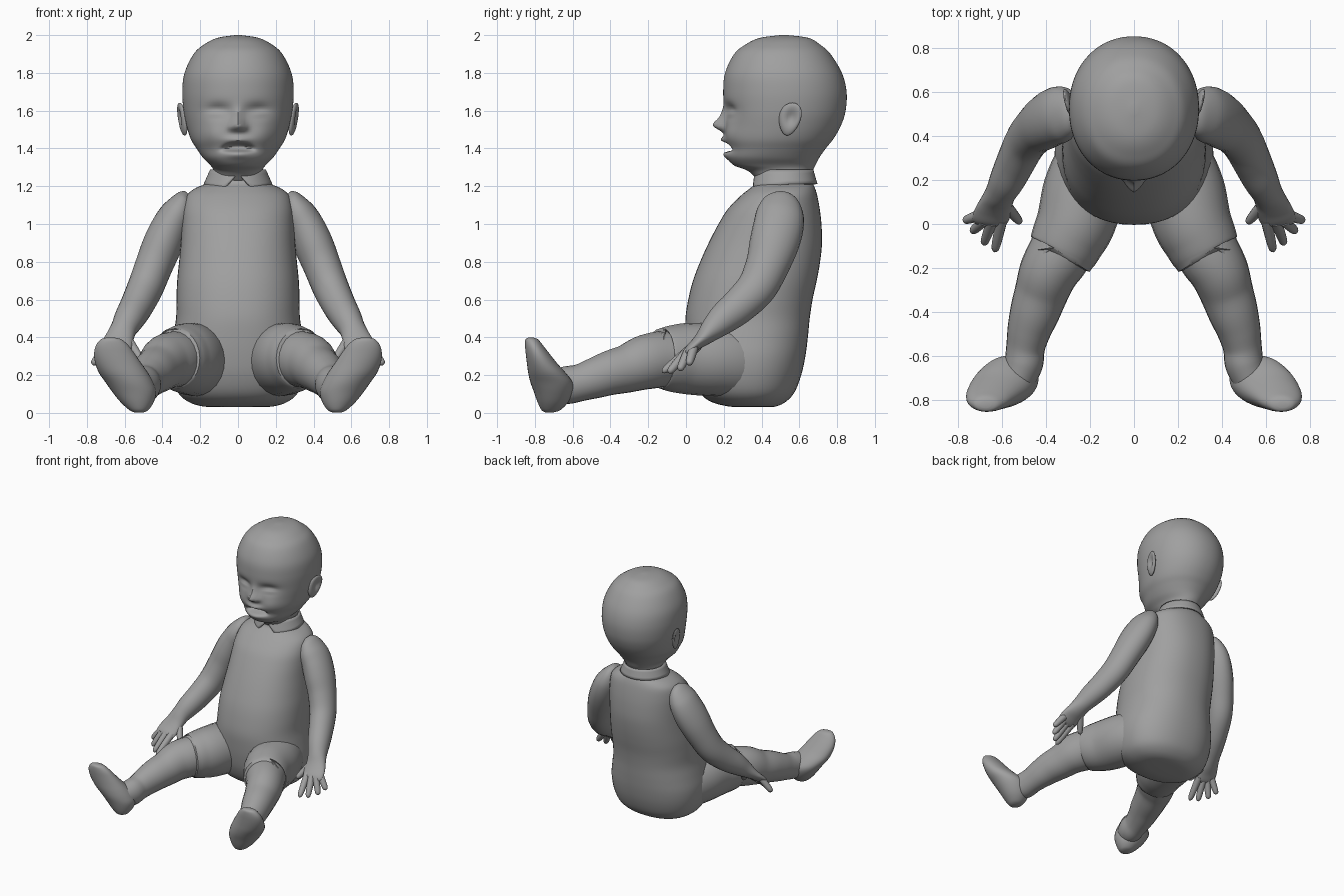
import bpy, bmesh, math
from mathutils import Vector

if "Cube" in bpy.data.objects:
    bpy.data.objects.remove(bpy.data.objects["Cube"])

grey = bpy.data.materials.new("plain grey")
grey.diffuse_color = (0.35, 0.35, 0.35, 1)
grey.use_nodes = True
grey.node_tree.nodes["Principled BSDF"].inputs["Base Color"].default_value = grey.diffuse_color


def finish(name, bm, mirror=False, angle=50):
    """Turn a bmesh into a smooth object, optionally mirrored across x."""
    bmesh.ops.recalc_face_normals(bm, faces=bm.faces[:])
    me = bpy.data.meshes.new(name)
    bm.to_mesh(me)
    bm.free()
    me.materials.append(grey)
    ob = bpy.data.objects.new(name, me)
    bpy.context.collection.objects.link(ob)
    if mirror:
        ob.modifiers.new("mirror", 'MIRROR').use_clip = False
    bpy.ops.object.select_all(action='DESELECT')
    ob.select_set(True)
    bpy.context.view_layer.objects.active = ob
    bpy.ops.object.shade_smooth_by_angle(angle=math.radians(angle))
    return ob


def resample(rows, steps):
    """Catmull-Rom interpolation through rows of numbers."""
    out = []
    for i in range(len(rows) - 1):
        p0, p1 = rows[max(i - 1, 0)], rows[i]
        p2, p3 = rows[i + 1], rows[min(i + 2, len(rows) - 1)]
        for s in range(steps):
            t = s / steps
            out.append([0.5 * (2 * b + (c - a) * t + (2 * a - 5 * b + 4 * c - d) * t * t
                               + (3 * b - a - 3 * c + d) * t ** 3)
                        for a, b, c, d in zip(p0, p1, p2, p3)])
    return out + [list(rows[-1])]


def skin(rings, caps=True):
    bm = bmesh.new()
    vs = [[bm.verts.new(p) for p in r] for r in rings]
    n = len(vs[0])
    for a, b in zip(vs, vs[1:]):
        for j in range(n):
            bm.faces.new((a[j], a[(j + 1) % n], b[(j + 1) % n], b[j]))
    if caps:
        bm.faces.new(vs[0])
        bm.faces.new(vs[-1])
    return bm


def stack(rows, steps, seg, power=2.0):
    """Horizontal rings from rows of (z, y front, y back, half width)."""
    rings = []
    for z, yf, yb, w in resample(rows, steps):
        ring = []
        for j in range(seg):
            t = 2 * math.pi * j / seg
            c, s = math.cos(t), math.sin(t)
            x = math.copysign(abs(c) ** (2 / power), c) * w
            y = math.copysign(abs(s) ** (2 / power), s) * (yb - yf) / 2
            ring.append(Vector((x, (yf + yb) / 2 + y, z)))
        rings.append(ring)
    return rings


def limb(rows, ref, steps=5, seg=24):
    """Rings along a path from rows of (x, y, z, radius a, radius b)."""
    rows = resample(rows, steps)
    pts = [Vector(r[:3]) for r in rows]
    rings = []
    for i, r in enumerate(rows):
        t = (pts[min(i + 1, len(pts) - 1)] - pts[max(i - 1, 0)]).normalized()
        u = t.cross(Vector(ref)).normalized()
        v = t.cross(u)
        rings.append([pts[i] + u * r[3] * math.cos(k) + v * r[4] * math.sin(k)
                      for k in (2 * math.pi * j / seg for j in range(seg))])
    return skin(rings)


def bump(x, z, cx, cz, sx, sz):
    return math.exp(-((x - cx) / sx) ** 2 - ((z - cz) / sz) ** 2)


# Head with a sculpted face
head = stack([
    (1.23, .38, .66, .13), (1.28, .33, .67, .13), (1.31, .255, .685, .145),
    (1.35, .222, .705, .185), (1.40, .222, .74, .22), (1.45, .213, .78, .25),
    (1.52, .208, .82, .272), (1.60, .203, .845, .288), (1.70, .197, .85, .295),
    (1.80, .207, .825, .283), (1.90, .255, .765, .235), (1.95, .315, .71, .18),
    (1.985, .39, .65, .11), (2.0, .50, .54, .015)], 7, 112, 2.1)
for ring in head:
    for p in ring:
        if p.y > .42:
            continue
        x, z = abs(p.x), p.z
        d = .058 * bump(x, z, 0, 1.522, .034, .032)            # nose tip
        d += .022 * bump(x, z, 0, 1.57, .025, .045)            # nose bridge
        d += .018 * bump(x, z, .035, 1.51, .018, .018)         # nostril wings
        d -= .032 * bump(x, z, .105, 1.60, .065, .035)         # eye sockets
        d += .016 * bump(x, z, .11, 1.585, .045, .016)         # eyelids
        d += .018 * bump(x, z, .13, 1.47, .07, .06)            # cheeks
        d += .028 * bump(x, z, 0, 1.445, .06, .022)            # upper lip
        d += .022 * bump(x, z, 0, 1.37, .07, .025)             # lower lip and chin
        m = (x / .075) ** 2 + ((z - 1.408 + x * x * 1.5) / .022) ** 2
        d -= .06 * math.exp(-m ** 2)                           # open mouth
        p.y -= d
finish("head", skin(head))

# Ears: flattened balls with a hollow on the outer side
bm = bmesh.new()
bmesh.ops.create_uvsphere(bm, u_segments=24, v_segments=24, radius=1)
for v in bm.verts:
    x, y, z = v.co
    r = math.hypot(y - .1, z - .1)
    x = x * .022 - (.026 * math.exp(-(r / .5) ** 2) if x > 0 else 0)
    y, z = y * .058 * (1 + .2 * z), z * .087
    v.co = (.296 + x + .16 * z + .25 * y, .55 + y + .15 * z, 1.555 + z)
finish("ears", bm, True)

# Torso and seat
torso = stack([
    (.03, .30, .43, .10), (.035, .22, .48, .19), (.06, .13, .53, .265),
    (.11, .07, .575, .32), (.20, .03, .61, .352), (.30, .01, .632, .36),
    (.40, .0, .645, .345), (.50, -.003, .655, .328), (.60, .012, .67, .326),
    (.70, .037, .692, .322), (.80, .075, .71, .312), (.90, .12, .72, .303),
    (1.0, .172, .717, .298), (1.08, .222, .708, .292), (1.15, .29, .695, .272),
    (1.19, .34, .683, .225), (1.22, .375, .67, .16), (1.27, .385, .66, .135)],
    4, 48, 2.25)
finish("torso", skin(torso))

# Collar with a notch and two points at the front
bm = bmesh.new()
grid = []
for j in range(72):
    t = 2 * math.pi * j / 72
    phi = min(t, 2 * math.pi - t)
    drop = .10 * min(1, .15 + phi / math.radians(28))
    drop -= .025 * min(1, max(0, phi - .5) / 1.2)
    col = []
    for k in range(5):
        f = k / 4
        flare = f * drop / .09
        rx, ry = .148 + .04 * flare, .152 + .026 * flare
        col.append(bm.verts.new((rx * math.sin(t), .522 - ry * math.cos(t),
                                 1.288 - drop * f)))
    grid.append(col)
for a, b in zip(grid, grid[1:] + grid[:1]):
    for k in range(4):
        bm.faces.new((a[k], b[k], b[k + 1], a[k + 1]))
ob = finish("collar", bm)
sol = ob.modifiers.new("thickness", 'SOLIDIFY')
sol.thickness = .012

# Arms running into flat palms
finish("arms", limb([
    (.265, .50, 1.16, .03, .02), (.285, .50, 1.135, .085, .05),
    (.315, .497, 1.07, .122, .085), (.355, .49, .99, .133, .10),
    (.40, .465, .89, .13, .105), (.445, .43, .78, .115, .10),
    (.49, .375, .665, .105, .095), (.535, .285, .57, .095, .088),
    (.575, .20, .50, .083, .08), (.605, .14, .445, .064, .07),
    (.625, .095, .40, .045, .075), (.64, .055, .365, .032, .083),
    (.655, .015, .33, .025, .08), (.66, -.005, .312, .01, .06)],
    (1, 0, 0)), True)

# Fingers and thumb: base and tip
for name, a, b in [("thumb", (.585, .09, .39), (.515, .005, .285)),
                   ("index_finger", (.60, .02, .335), (.632, -.125, .215)),
                   ("middle_finger", (.645, .01, .33), (.682, -.092, .212)),
                   ("ring_finger", (.68, .015, .33), (.735, -.035, .225)),
                   ("little_finger", (.70, .04, .345), (.77, .015, .255))]:
    a, b = Vector(a), Vector(b)
    rows = [(*a.lerp(b, f), r, r) for f, r in
            [(0, .026), (.4, .024), (.75, .021), (.93, .016), (1, .005)]]
    finish(name, limb(rows, (1, 0, 0), 3, 12), True)

# Shorts legs
finish("shorts_legs", limb([
    (.16, .42, .27, .10, .12), (.19, .30, .27, .16, .18),
    (.225, .16, .28, .185, .192), (.26, .02, .287, .18, .19),
    (.30, -.07, .288, .168, .178), (.325, -.125, .29, .158, .163),
    (.328, -.130, .29, .145, .15)], (0, 0, 1)), True)

# Legs
finish("legs", limb([
    (.27, .02, .29, .14, .14), (.33, -.12, .285, .145, .148),
    (.385, -.215, .268, .135, .145), (.42, -.31, .235, .122, .128),
    (.45, -.40, .212, .113, .118), (.475, -.48, .185, .10, .108),
    (.492, -.56, .16, .088, .098), (.50, -.63, .147, .088, .10),
    (.525, -.70, .14, .08, .09)], (0, 0, 1)), True)

# Feet: upright soles, toes leaning outward; rows of x range, y range, z
feet = []
for x0, x1, y0, y1, z in resample([
        (.50, .55, -.745, -.70, .003), (.475, .575, -.765, -.665, .015),
        (.447, .62, -.785, -.625, .055), (.433, .665, -.805, -.60, .11),
        (.447, .70, -.823, -.60, .16), (.475, .735, -.835, -.635, .21),
        (.51, .755, -.842, -.68, .26), (.545, .762, -.848, -.72, .31),
        (.578, .753, -.852, -.755, .355), (.615, .728, -.85, -.782, .388),
        (.65, .70, -.835, -.805, .398)], 4):
    feet.append([Vector(((x0 + x1) / 2 + (x1 - x0) / 2 * math.cos(t),
                         (y0 + y1) / 2 + (y1 - y0) / 2 * math.sin(t), z))
                 for t in (2 * math.pi * j / 32 for j in range(32))])
finish("feet", skin(feet), True)
